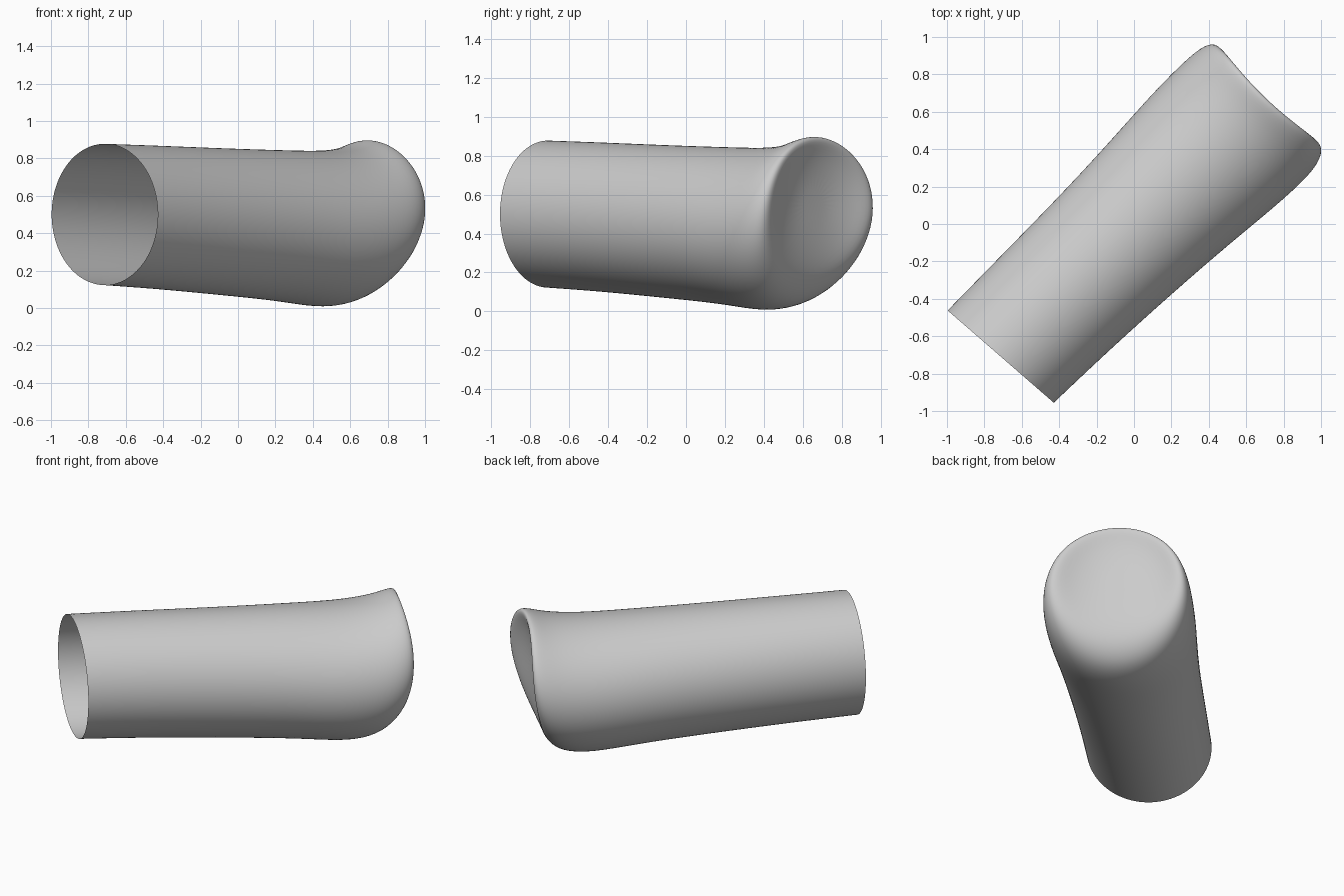
import bpy, bmesh, math
from mathutils import Matrix

cube = bpy.data.objects.get("Cube")
if cube:
    bpy.data.objects.remove(cube, do_unlink=True)

SEGMENTS = 32

# Sleeve sections along the axis:
# (top s, bottom s, top z, bottom z, left t, right t, side bulge, skew)
SECTIONS = [
    (-1.005, -1.005, 0.88, 0.12, -0.38, 0.375, 0, 0.07),
    (-0.6, -0.6, 0.87, 0.10, -0.385, 0.385, 0, 0.04),
    (-0.1, -0.1, 0.855, 0.065, -0.39, 0.41, 0, 0),
    (0.35, 0.25, 0.845, 0.04, -0.41, 0.44, 0, 0),
    (0.64, 0.45, 0.84, 0.018, -0.425, 0.465, 0, 0),
    (0.82, 0.62, 0.86, 0.0, -0.428, 0.48, 0.05, 0),
    (0.91, 0.76, 0.89, 0.02, -0.42, 0.475, 0.07, 0),
    (0.965, 0.84, 0.905, 0.075, -0.395, 0.44, 0.08, 0.02),
    (0.98, 0.895, 0.88, 0.16, -0.35, 0.385, 0.06, 0.02),
    (0.95, 0.92, 0.80, 0.28, -0.26, 0.28, 0.02, 0.02),
    (0.93, 0.925, 0.68, 0.42, -0.13, 0.14, 0, 0.02),
]


def add_ring(bm, section):
    s_top, s_bot, z_top, z_bot, left, right, bulge, skew = section
    ring = []
    for i in range(SEGMENTS):
        a = 2 * math.pi * i / SEGMENTS
        up, side = math.cos(a), math.sin(a)
        t = (left + right) / 2 + side * (right - left) / 2
        z = (z_top + z_bot) / 2 + up * (z_top - z_bot) / 2
        s = (s_top + s_bot) / 2 + up * (s_top - s_bot) / 2
        s += bulge * side * side + skew * t
        ring.append(bm.verts.new((s, -t, z)))
    return ring


# Open sleeve with a slanted, slightly dished closed end
bm = bmesh.new()
rings = [add_ring(bm, section) for section in SECTIONS]
for a, b in zip(rings, rings[1:]):
    for i in range(SEGMENTS):
        j = (i + 1) % SEGMENTS
        bm.faces.new((a[i], a[j], b[j], b[i]))
centre = bm.verts.new((0.925, 0, 0.55))
for i in range(SEGMENTS):
    bm.faces.new((rings[-1][i], rings[-1][(i + 1) % SEGMENTS], centre))

# Turn the axis diagonally
bmesh.ops.transform(bm, matrix=Matrix.Rotation(math.radians(45), 4, "Z"), verts=bm.verts)
bmesh.ops.recalc_face_normals(bm, faces=bm.faces)

mesh = bpy.data.meshes.new("sleeve")
bm.to_mesh(mesh)
bm.free()
sleeve = bpy.data.objects.new("sleeve", mesh)
bpy.context.collection.objects.link(sleeve)
for poly in mesh.polygons:
    poly.use_smooth = True

subdivision = sleeve.modifiers.new("smooth_surface", "SUBSURF")
subdivision.levels = subdivision.render_levels = 2

# Plain grey material
grey = bpy.data.materials.new("light_grey")
grey.use_nodes = True
colour = (0.6, 0.6, 0.6, 1)
grey.diffuse_color = colour
grey.node_tree.nodes["Principled BSDF"].inputs["Base Color"].default_value = colour
mesh.materials.append(grey)
